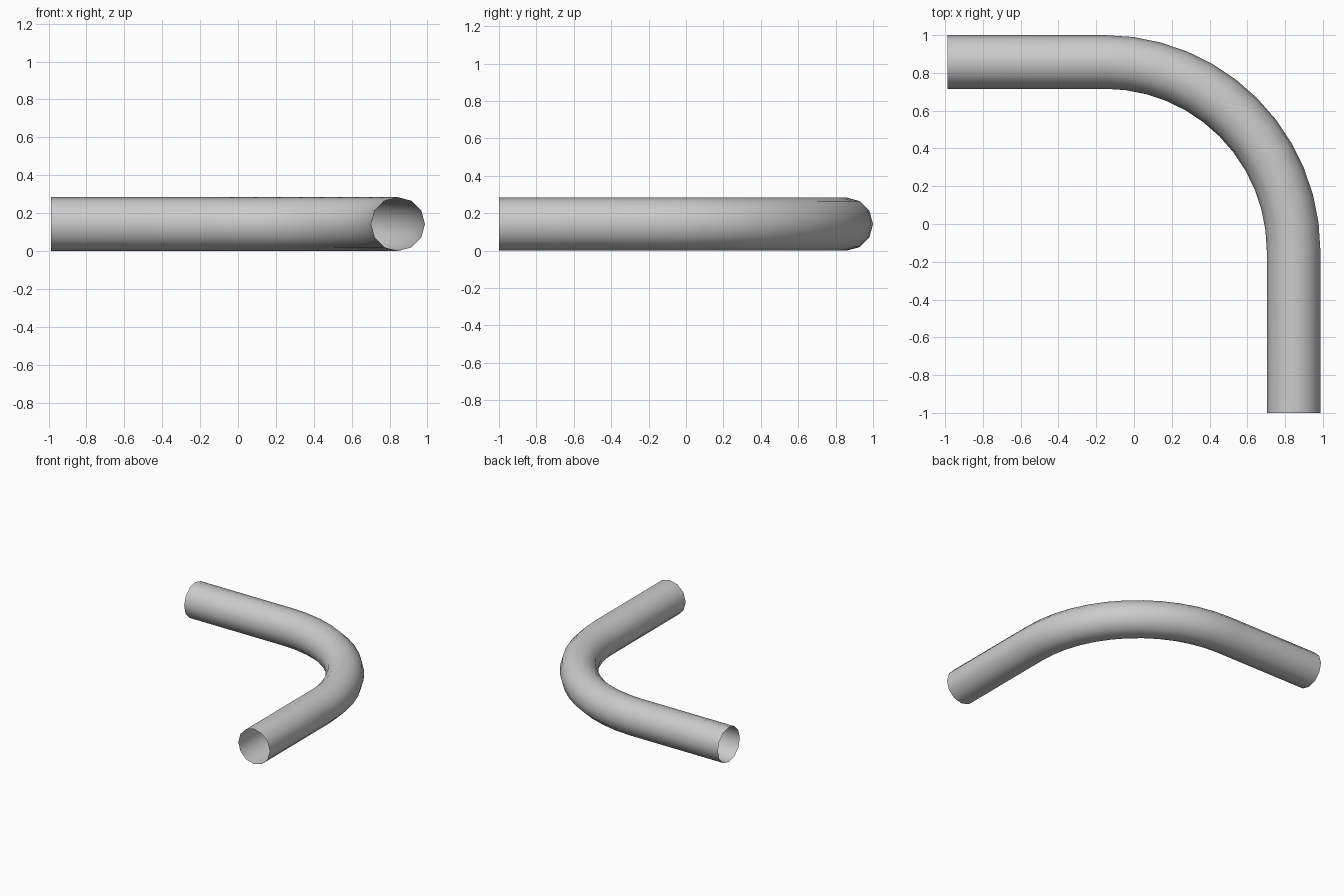
import bpy, bmesh
from math import sin, cos, pi, radians

if "Cube" in bpy.data.objects:
    bpy.data.objects.remove(bpy.data.objects["Cube"])

SIDES = 12            # cross-section sides
STEPS = 12            # segments in the 90 degree bend
R = 0.142             # tube radius
BEND = 1.0            # bend radius on the centreline
CX, CY = -0.155, -0.142

# Centreline stations: x, y and the outward direction angle
stations = [(CX + BEND, -1.0, 0.0)]
for i in range(STEPS + 1):
    a = radians(90) * i / STEPS
    stations.append((CX + BEND * cos(a), CY + BEND * sin(a), a))
stations.append((-0.987, CY + BEND, radians(90)))

# Open tube swept along the stations
bm = bmesh.new()
rings = []
for x, y, a in stations:
    ring = []
    for k in range(SIDES):
        t = 2 * pi * k / SIDES
        ring.append(bm.verts.new((x + R * cos(t) * cos(a),
                                  y + R * cos(t) * sin(a),
                                  R + R * sin(t))))
    rings.append(ring)
for r0, r1 in zip(rings, rings[1:]):
    for k in range(SIDES):
        n = (k + 1) % SIDES
        f = bm.faces.new((r0[k], r1[k], r1[n], r0[n]))
        f.smooth = True
        # Keep the normals pointing out of the tube
        f.normal_update()
bm.normal_update()
f = bm.faces[:][0]
if f.normal.x < 0:
    bmesh.ops.reverse_faces(bm, faces=bm.faces[:])

mesh = bpy.data.meshes.new("pipe_bend")
bm.to_mesh(mesh)
bm.free()
pipe = bpy.data.objects.new("pipe_bend", mesh)
bpy.context.collection.objects.link(pipe)
